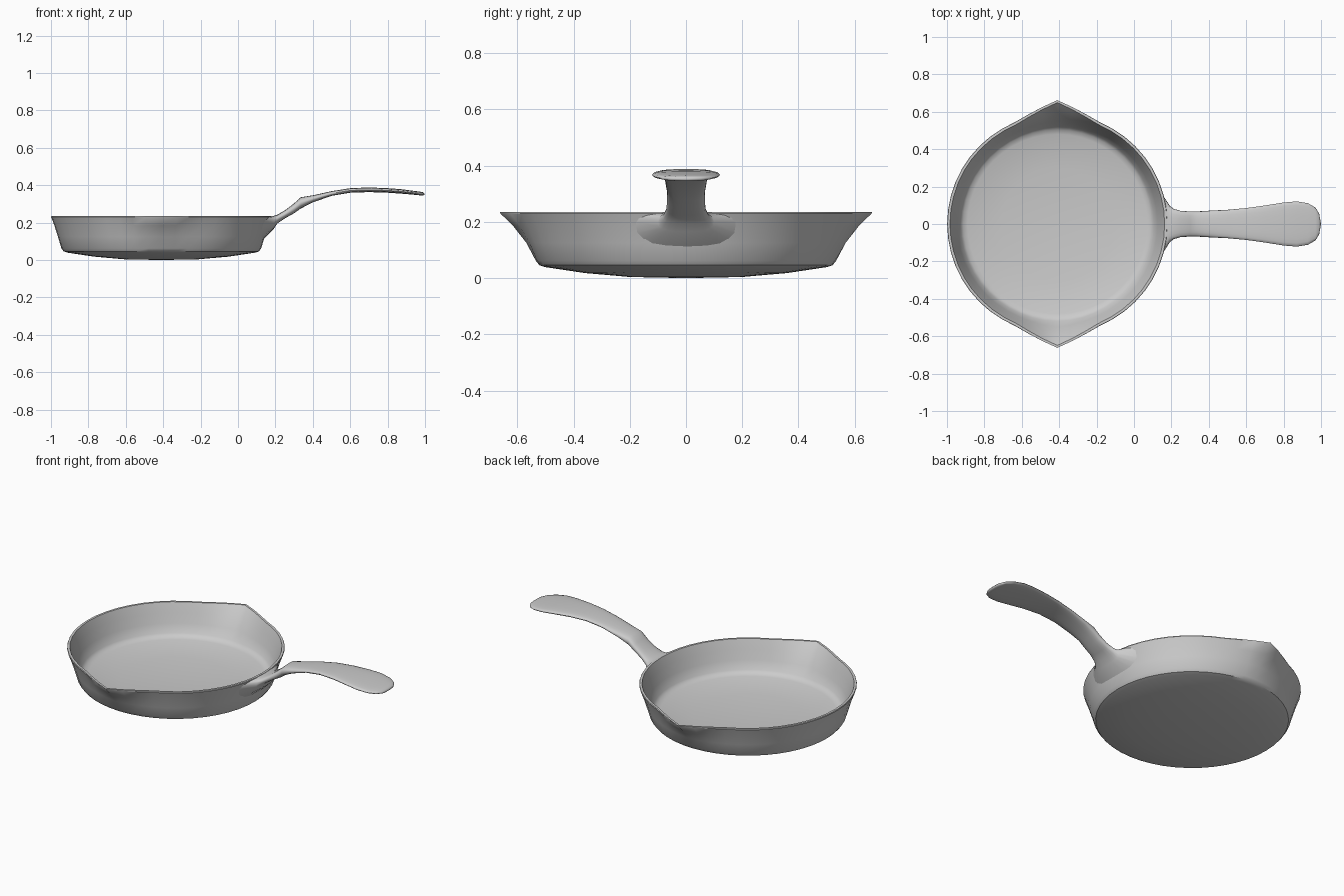
import bpy, bmesh, math

if "Cube" in bpy.data.objects:
    bpy.data.objects.remove(bpy.data.objects["Cube"])

CX, SEG = -0.41, 48          # pan centre and number of sides
RIM_Z, FOOT_Z = 0.235, 0.05


def make_object(name, bm, angle=35):
    bmesh.ops.recalc_face_normals(bm, faces=bm.faces)
    mesh = bpy.data.meshes.new(name)
    bm.to_mesh(mesh)
    bm.free()
    obj = bpy.data.objects.new(name, mesh)
    bpy.context.collection.objects.link(obj)
    bpy.ops.object.select_all(action='DESELECT')
    bpy.context.view_layer.objects.active = obj
    obj.select_set(True)
    bpy.ops.object.shade_smooth_by_angle(angle=math.radians(angle))
    return obj


def bridge(bm, a, b):
    n = len(a)
    for i in range(n):
        j = (i + 1) % n
        bm.faces.new((a[i], a[j], b[j], b[i]))


def fan(bm, ring, co):
    c = bm.verts.new(co)
    for i in range(len(ring)):
        bm.faces.new((c, ring[i], ring[(i + 1) % len(ring)]))


# Pan body: lathed profile, with two pouring spouts pulled out of the wall
def pan_radius(r, z, a):
    off = abs(math.asin(max(-1, min(1, math.cos(a)))))   # angle away from +-y
    lift = max(0, (z - FOOT_Z) / (RIM_Z - FOOT_Z)) ** 1.8
    return r + 0.075 * lift * max(0, 1 - off / 0.42) ** 1.5


profile = [(0.2, 0.004), (0.36, 0.018), (0.5, 0.039), (0.522, 0.046), (0.534, 0.062),
           (0.553, 0.125), (0.572, 0.185), (0.589, 0.23), (0.587, RIM_Z),
           (0.574, RIM_Z), (0.572, 0.23), (0.555, 0.18), (0.536, 0.125),
           (0.517, 0.075), (0.503, 0.061), (0.48, 0.054), (0.3, 0.033)]
bm = bmesh.new()
rings = []
for r, z in profile:
    ring = []
    for i in range(SEG):
        a = 2 * math.pi * i / SEG
        rr = pan_radius(r, z, a)
        ring.append(bm.verts.new((CX + rr * math.cos(a), rr * math.sin(a), z)))
    rings.append(ring)
for a, b in zip(rings, rings[1:]):
    bridge(bm, a, b)
fan(bm, rings[0], (CX, 0, 0))
fan(bm, rings[-1], (CX, 0, 0.025))
make_object("pan_body", bm)

# Handle: lofted sections (x, half width, bottom z, top z), flared into the wall
sections = [(0.19, 0.10, 0.165, 0.236), (0.21, 0.082, 0.195, 0.242),
            (0.25, 0.07, 0.222, 0.265), (0.3, 0.067, 0.25, 0.303),
            (0.335, 0.067, 0.275, 0.335), (0.4, 0.071, 0.308, 0.346),
            (0.5, 0.076, 0.343, 0.368), (0.6, 0.085, 0.36, 0.384),
            (0.7, 0.099, 0.363, 0.388), (0.8, 0.115, 0.36, 0.384),
            (0.87, 0.121, 0.355, 0.379), (0.93, 0.111, 0.35, 0.371),
            (0.97, 0.088, 0.346, 0.366), (0.99, 0.055, 0.345, 0.362)]
N = 20
unit = []
for i in range(N):
    c, s = math.cos(2 * math.pi * i / N), math.sin(2 * math.pi * i / N)
    unit.append((math.copysign(abs(c) ** 0.8, c), math.copysign(abs(s) ** 0.7, s)))

bm = bmesh.new()
# root ring lies on the curved pan wall
root = []
for u, v in unit:
    y = 0.19 * u
    z = 0.2 + (0.033 * v if v > 0 else 0.095 * v)
    r = 0.534 + (z - 0.062) * 0.32 - 0.006
    root.append(bm.verts.new((CX + math.sqrt(r * r - y * y), y, z)))
rings = [root]
for x, w, z0, z1 in sections:
    m, h = (z0 + z1) / 2, (z1 - z0) / 2
    rings.append([bm.verts.new((x, w * u, m + h * v)) for u, v in unit])
for a, b in zip(rings, rings[1:]):
    bridge(bm, a, b)
fan(bm, rings[-1], (1.0, 0, 0.352))
make_object("handle", bm, 50)
